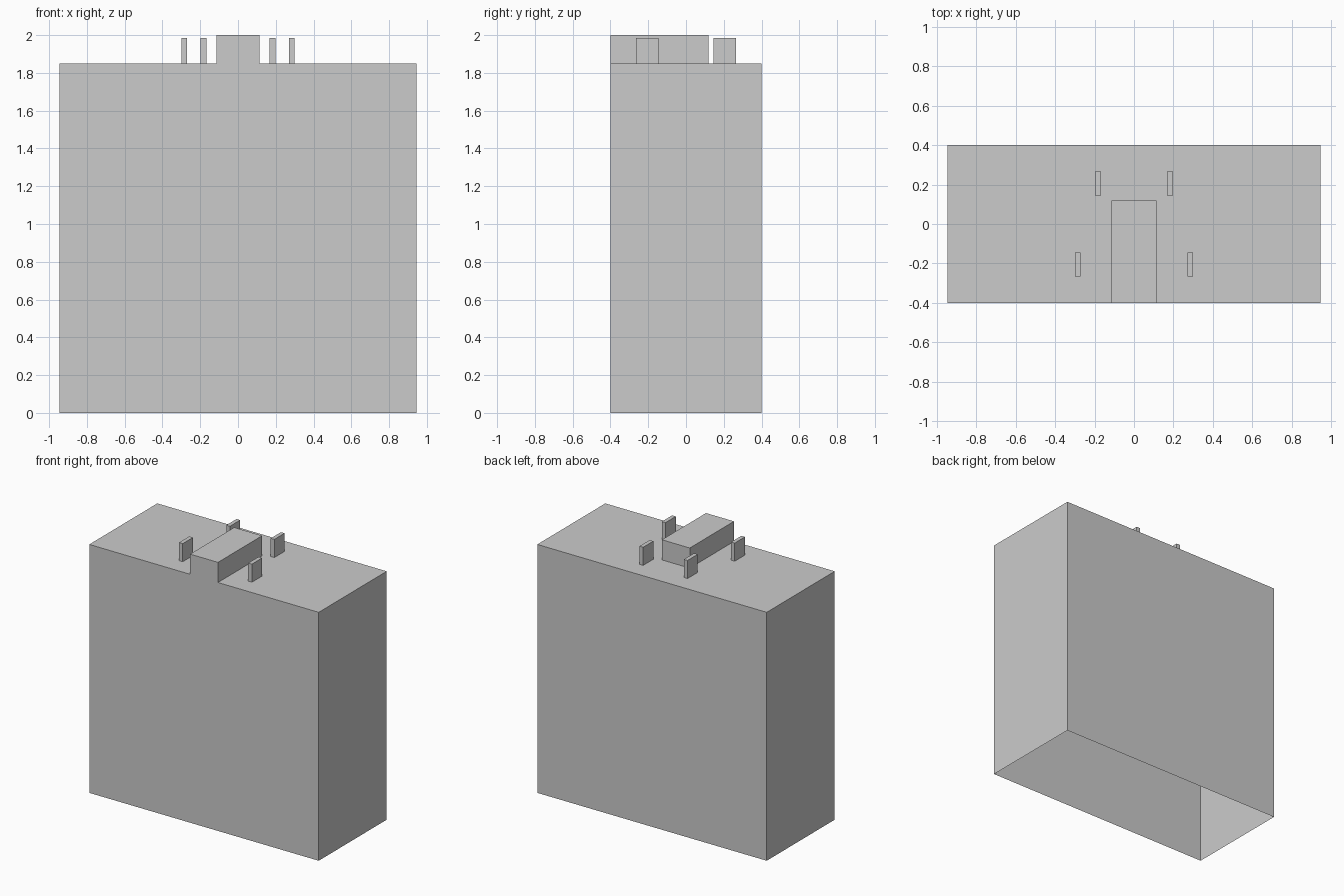
import bpy, bmesh
from mathutils import Matrix, Vector

if "Cube" in bpy.data.objects:
    bpy.data.objects.remove(bpy.data.objects["Cube"])

W, D, H = 1.89, 0.80, 1.85           # housing size
KEY_X, KEY_BACK, KEY_TOP = 0.115, 0.12, 2.0


def box_bmesh(size, centre):
    bm = bmesh.new()
    bmesh.ops.create_cube(bm, size=1, matrix=Matrix.Translation(centre) @ Matrix.Diagonal((*size, 1)))
    return bm


def finish(name, bm):
    mesh = bpy.data.meshes.new(name)
    bm.to_mesh(mesh)
    bm.free()
    obj = bpy.data.objects.new(name, mesh)
    bpy.context.collection.objects.link(obj)
    return obj


# Housing: thin shell, open underneath
bm = box_bmesh((W, D, H), (0, 0, H / 2))
bmesh.ops.delete(bm, geom=[f for f in bm.faces if f.normal.z < -0.5], context='FACES_ONLY')
for co, no in (((-KEY_X, 0, 0), (1, 0, 0)), ((KEY_X, 0, 0), (1, 0, 0)), ((0, KEY_BACK, 0), (0, 1, 0))):
    bmesh.ops.bisect_plane(bm, geom=bm.verts[:] + bm.edges[:] + bm.faces[:], plane_co=co, plane_no=no)

# Raised key: pulled up from the top, flush with the front
bm.normal_update()
key = [f for f in bm.faces if f.normal.z > 0.5
       and abs(f.calc_center_median().x) < KEY_X and f.calc_center_median().y < KEY_BACK]
for f in bmesh.ops.extrude_discrete_faces(bm, faces=key)["faces"]:
    bmesh.ops.translate(bm, verts=f.verts, vec=Vector((0, 0, KEY_TOP - H)))
bmesh.ops.remove_doubles(bm, verts=bm.verts, dist=1e-5)
bm.normal_update()
bmesh.ops.dissolve_limit(bm, angle_limit=0.01, verts=bm.verts, edges=bm.edges)
finish("housing", bm)

# Four upright tabs, the front pair set wider
for row, x, y in (("front", 0.285, -0.205), ("back", 0.183, 0.205)):
    for side, s in (("left", -1), ("right", 1)):
        finish(f"{row}_{side}_tab", box_bmesh((0.03, 0.12, 0.135), (s * x, y, H + 0.0675)))
